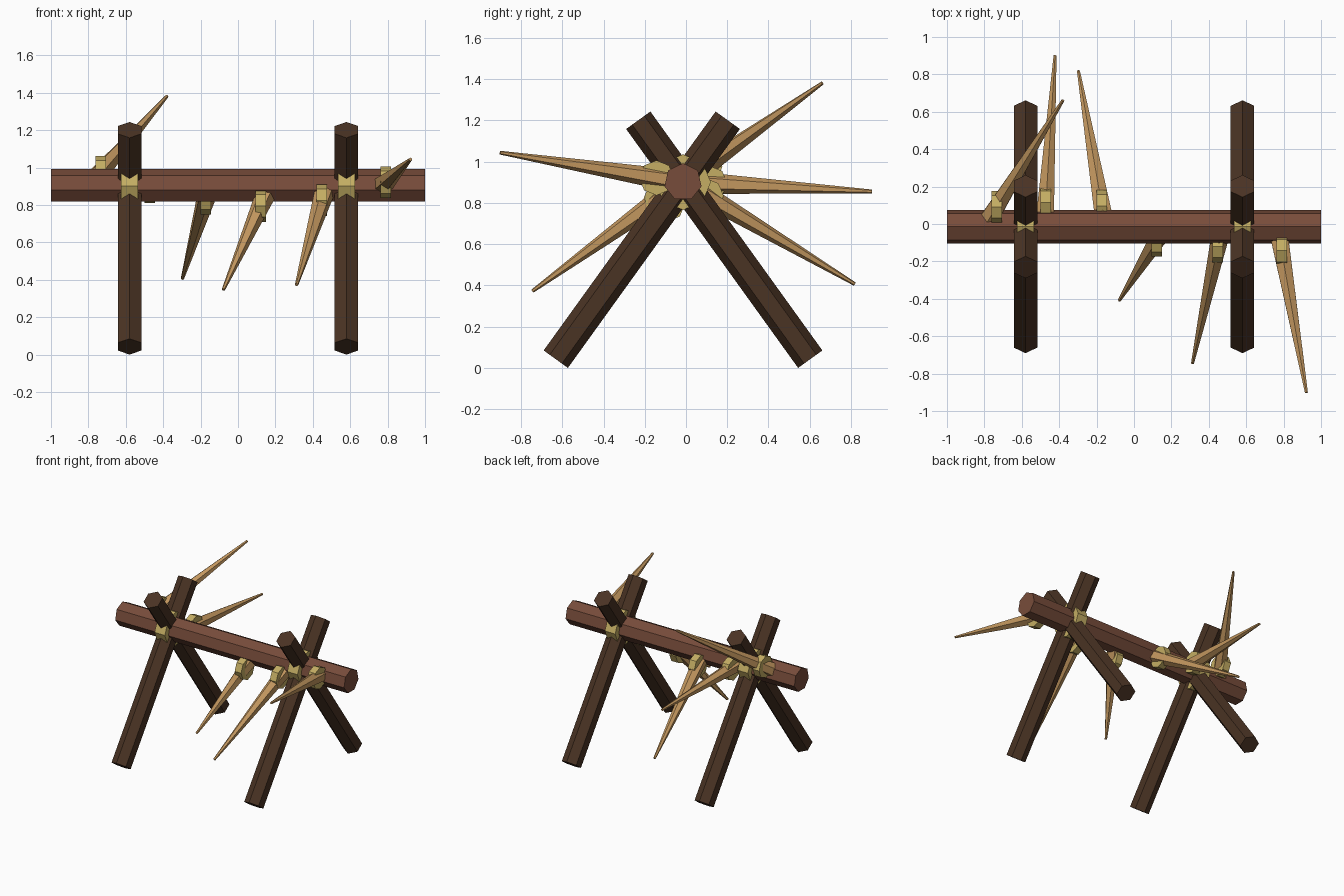
import bpy
import bmesh
import math
from mathutils import Vector

cube = bpy.data.objects.get("Cube")
if cube:
    bpy.data.objects.remove(cube, do_unlink=True)


def material(name, color):
    mat = bpy.data.materials.new(name)
    mat.use_nodes = True
    mat.diffuse_color = (*color, 1)
    mat.node_tree.nodes["Principled BSDF"].inputs["Base Color"].default_value = (*color, 1)
    return mat


BEAM = material("reddish wood", (0.187, 0.073, 0.043))
LEG = material("dark wood", (0.068, 0.033, 0.017))
SPIKE = material("pale wood", (0.54, 0.307, 0.113))
ROPE = material("straw rope", (0.555, 0.42, 0.126))


def pole(name, start, end, r_start, r_end, sides, mat, corner=(0, 0, 1)):
    """Flat-sided tapered pole; one corner edge points towards 'corner'."""
    start, end, corner = Vector(start), Vector(end), Vector(corner)
    axis = (end - start).normalized()
    u = (corner - axis * corner.dot(axis)).normalized()
    v = axis.cross(u)
    bm = bmesh.new()
    rings = []
    for centre, r in ((start, r_start), (end, r_end)):
        angles = [math.tau * i / sides for i in range(sides)]
        rings.append([bm.verts.new(centre + r * (u * math.cos(a) + v * math.sin(a))) for a in angles])
    low, high = rings
    for i in range(sides):
        j = (i + 1) % sides
        bm.faces.new((low[i], low[j], high[j], high[i]))
    bm.faces.new(low[::-1])
    bm.faces.new(high)
    bmesh.ops.recalc_face_normals(bm, faces=bm.faces)
    mesh = bpy.data.meshes.new(name)
    bm.to_mesh(mesh)
    bm.free()
    mesh.materials.append(mat)
    obj = bpy.data.objects.new(name, mesh)
    bpy.context.scene.collection.objects.link(obj)
    return obj


def binding(name, centre, radius, half_width):
    """Octagonal rope band around an axis along x."""
    offset = Vector((half_width, 0, 0))
    pole(name, centre - offset, centre + offset, radius, radius, 8, ROPE)


CY, CZ = -0.0145, 0.901

# Main beam
pole("main_beam", (-1, CY, CZ), (1, CY, CZ), 0.092, 0.092, 7, BEAM)

# Crossed leg pairs with their bindings
for side, x in (("right", -0.58), ("left", 0.58)):
    for label, s in (("front", 1), ("back", -1)):
        pole(f"{side}_{label}_leg", (x, CY - s * 0.617, 0.0425), (x, CY + s * 0.217, 1.201),
             0.0725, 0.0725, 6, LEG, corner=(0, 1, 0))
    binding(f"{side}_leg_binding", Vector((x, CY, CZ)), 0.135, 0.045)

# Spikes: x position on the beam, then the tip
spikes = [
    (-0.775, (-0.38, 0.661, 1.381)),
    (-0.16, (-0.297, 0.818, 0.407)),
    (-0.476, (-0.422, 0.902, 0.856)),
    (0.15, (-0.078, -0.408, 0.347)),
    (0.463, (0.313, -0.744, 0.373)),
    (0.776, (0.922, -0.902, 1.044)),
]
for n, (x, tip) in enumerate(spikes, 1):
    tip = Vector(tip)
    out = Vector((0, tip.y - CY, tip.z - CZ))
    reach = out.length
    base = Vector((x, CY, CZ)) + out * (0.05 / reach)
    pole(f"spike_{n}", base, tip, 0.055, 0.009, 6, SPIKE)
    binding(f"spike_binding_{n}", base.lerp(tip, 0.08 / (reach - 0.05)), 0.085, 0.028)
